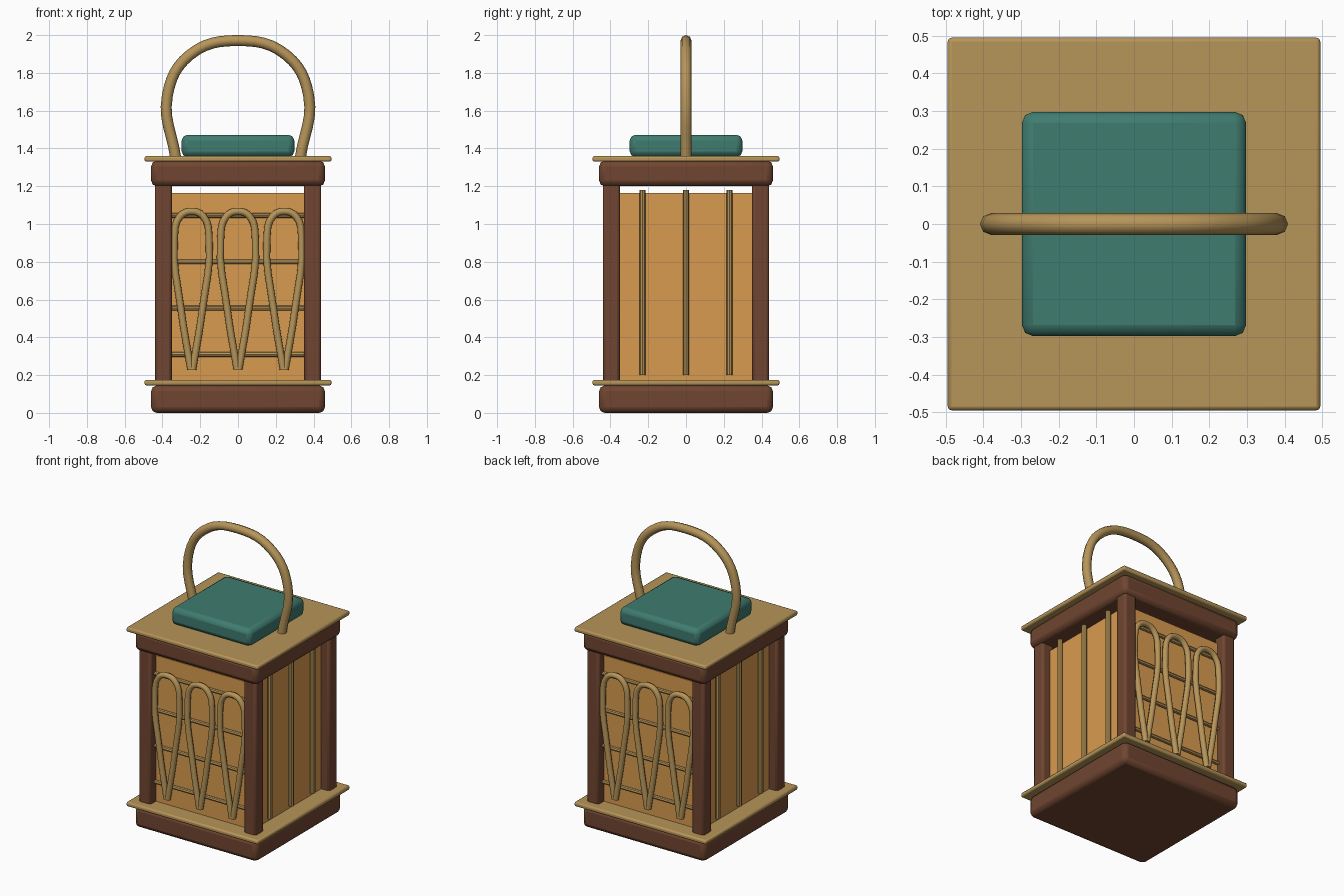
import bpy, math
from mathutils import Vector

if "Cube" in bpy.data.objects:
    bpy.data.objects.remove(bpy.data.objects["Cube"])


def material(name, rgb):
    m = bpy.data.materials.new(name)
    m.diffuse_color = (*rgb, 1)
    m.use_nodes = True
    m.node_tree.nodes["Principled BSDF"].inputs["Base Color"].default_value = m.diffuse_color
    return m


WOOD = material("dark_wood", (0.16, 0.06, 0.03))
BAMBOO = material("bamboo", (0.47, 0.30, 0.10))
PAPER = material("amber_paper", (0.70, 0.33, 0.08))
TEAL = material("teal_cap", (0.05, 0.20, 0.16))


def finish(ob, name, mat):
    ob.name = name
    ob.data.materials.append(mat)
    return ob


def box(name, half, z0, z1, mat, bevel=0, x=0, y=0, segments=2):
    bpy.ops.mesh.primitive_cube_add(size=1, location=(x, y, (z0 + z1) / 2))
    ob = finish(bpy.context.object, name, mat)
    ob.scale = (2 * half, 2 * half, z1 - z0)
    bpy.ops.object.transform_apply(location=False, rotation=False, scale=True)
    if bevel:
        mod = ob.modifiers.new("bevel", "BEVEL")
        mod.width, mod.segments = bevel, segments
        bpy.ops.object.shade_smooth_by_angle(angle=math.radians(30))
    return ob


def rod(name, a, b, r, mat):
    a, b = Vector(a), Vector(b)
    bpy.ops.mesh.primitive_cylinder_add(vertices=8, radius=r, depth=(b - a).length,
                                        location=(a + b) / 2)
    ob = finish(bpy.context.object, name, mat)
    ob.rotation_euler = (b - a).to_track_quat("Z", "Y").to_euler()
    return ob


def tube(name, half_path, r, mat, x=0, y=0, res=6):
    # half_path runs up the left side to the top centre, then is mirrored
    pts = half_path + [(-px, pz) for px, pz in reversed(half_path[:-1])]
    cu = bpy.data.curves.new(name, "CURVE")
    cu.dimensions = "3D"
    cu.bevel_depth, cu.bevel_resolution = r, 2
    cu.resolution_u, cu.use_fill_caps = res, True
    sp = cu.splines.new("BEZIER")
    sp.bezier_points.add(len(pts) - 1)
    for bp, (px, pz) in zip(sp.bezier_points, pts):
        bp.co = (x + px, y, pz)
        bp.handle_left_type = bp.handle_right_type = "AUTO"
    ob = bpy.data.objects.new(name, cu)
    bpy.context.collection.objects.link(ob)
    return finish(ob, name, mat)


# Base, top frame and their thin trim plates
box("base", 0.46, 0.0, 0.145, WOOD, 0.03)
box("base_trim", 0.495, 0.145, 0.175, BAMBOO, 0.01)
box("top_frame", 0.46, 1.2, 1.335, WOOD, 0.03)
box("top_trim", 0.495, 1.33, 1.36, BAMBOO, 0.01)
box("cap", 0.298, 1.355, 1.472, TEAL, 0.03)

# Glowing paper body and corner posts
box("paper_body", 0.38, 0.17, 1.165, PAPER)
for sx in (-1, 1):
    for sy in (-1, 1):
        box("corner_post", 0.045, 0.16, 1.22, WOOD, 0.015, sx * 0.395, sy * 0.395)

for s in (-1, 1):
    # Horizontal bars on front and back
    for i in range(4):
        z = 0.31 + i * 0.245
        rod("cross_bar", (-0.37, s * 0.388, z), (0.37, s * 0.388, z), 0.013, BAMBOO)
    for c in (-0.245, 0, 0.245):
        # Bent teardrop loops on front and back
        tube("bent_loop", [(-0.005, 0.23), (-0.057, 0.55), (-0.092, 0.92), (-0.062, 1.04), (0, 1.067)],
             0.019, BAMBOO, c, s * 0.41, 4)
        # Vertical slats on the sides
        c *= 0.23 / 0.245
        rod("side_slat", (s * 0.4, c, 0.2), (s * 0.4, c, 1.18), 0.016, BAMBOO)

# Carrying handle
tube("handle", [(-0.33, 1.35), (-0.374, 1.68), (-0.255, 1.895), (0, 1.971)], 0.029, BAMBOO)
